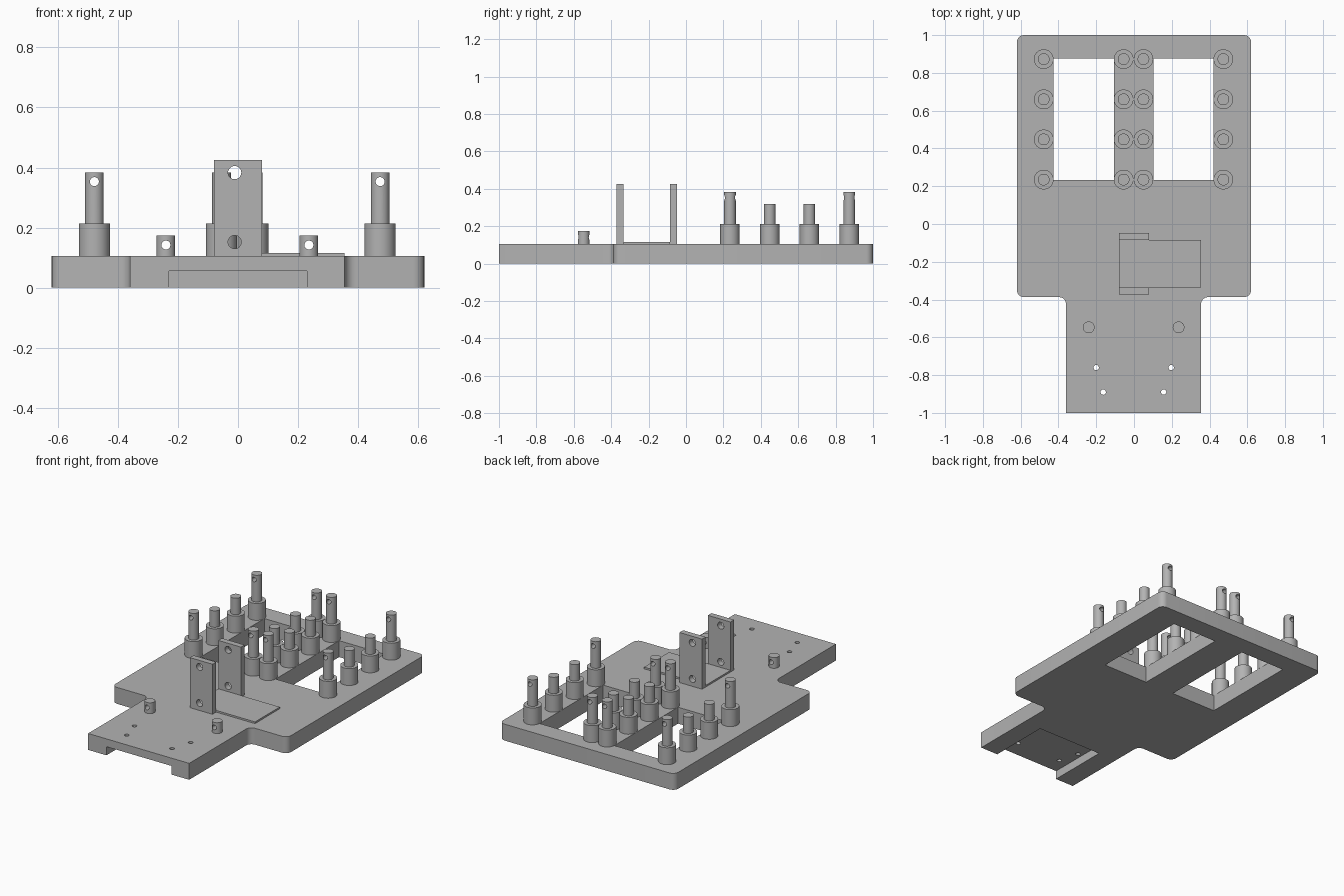
import bpy, bmesh, math
from mathutils import Vector, Matrix

if "Cube" in bpy.data.objects:
    bpy.data.objects.remove(bpy.data.objects["Cube"])

grey = bpy.data.materials.new("plain grey")
grey.diffuse_color = (0.45, 0.45, 0.45, 1)
grey.use_nodes = True
grey.node_tree.nodes["Principled BSDF"].inputs["Base Color"].default_value = grey.diffuse_color


def add(name, bm):
    bmesh.ops.recalc_face_normals(bm, faces=bm.faces[:])
    me = bpy.data.meshes.new(name)
    bm.to_mesh(me)
    bm.free()
    me.materials.append(grey)
    ob = bpy.data.objects.new(name, me)
    bpy.context.collection.objects.link(ob)
    return ob


def box(name, x0, x1, y0, y1, z0, z1):
    bm = bmesh.new()
    bmesh.ops.create_cube(bm, size=1)
    for v in bm.verts:
        v.co = ((x0, x1)[v.co.x > 0], (y0, y1)[v.co.y > 0], (z0, z1)[v.co.z > 0])
    return add(name, bm)


def rod(name, x, y, z, r, length, axis="Z"):
    """Cylinder centred on a point, along Z or Y."""
    bm = bmesh.new()
    rot = Matrix.Rotation(math.pi / 2, 4, "X") if axis == "Y" else Matrix()
    bmesh.ops.create_cone(bm, cap_ends=True, segments=32, radius1=r, radius2=r,
                          depth=length, matrix=Matrix.Translation((x, y, z)) @ rot)
    return add(name, bm)


def extrude(name, pts, z0, z1):
    bm = bmesh.new()
    f = bm.faces.new([bm.verts.new((x, y, z0)) for x, y in pts])
    top = bmesh.ops.extrude_face_region(bm, geom=[f])["geom"]
    bmesh.ops.translate(bm, vec=(0, 0, z1 - z0),
                        verts=[g for g in top if isinstance(g, bmesh.types.BMVert)])
    return add(name, bm)


def cut(ob, cutters):
    """Subtract the cutters, bake the result and delete them."""
    for c in cutters:
        c.hide_render = True
        m = ob.modifiers.new("cut", "BOOLEAN")
        m.operation, m.solver, m.object = "DIFFERENCE", "EXACT", c
    dg = bpy.context.evaluated_depsgraph_get()
    me = bpy.data.meshes.new_from_object(ob.evaluated_get(dg))
    ob.modifiers.clear()
    ob.data = me
    for c in cutters:
        bpy.data.objects.remove(c)


def rounded(corners, n=6):
    """Outline with a circular fillet at each (x, y, radius) corner."""
    out = []
    for i, (x, y, r) in enumerate(corners):
        p = Vector((x, y))
        if r == 0:
            out.append(p)
            continue
        a = (Vector(corners[i - 1][:2]) - p).normalized()
        b = (Vector(corners[(i + 1) % len(corners)][:2]) - p).normalized()
        for k in range(n + 1):
            t = k / n * math.pi / 2
            out.append(p + a * r * (1 - math.sin(t)) + b * r * (1 - math.cos(t)))
    return out


T = 0.105  # plate thickness

# Base plate with narrow front tongue
R = 0.037
plate = extrude("base_plate", rounded([
    (-0.36, -1, 0), (0.355, -1, 0), (0.355, -0.387, R), (0.62, -0.387, R),
    (0.62, 1, R), (-0.62, 1, R), (-0.62, -0.387, R), (-0.36, -0.387, R)]), 0, T)
cutters = [box("window", x, x + 0.32, 0.234, 0.876, -0.1, 0.2) for x in (-0.427, 0.102)]
cutters.append(box("recess", -0.23, 0.23, -1.1, -0.6, -0.1, 0.055))
for x, y in ((-0.2, -0.76), (0.197, -0.76), (-0.163, -0.89), (0.157, -0.89)):
    cutters.append(rod("screw_hole", x, y, 0.1, 0.014, 0.4))
cut(plate, cutters)

# Stepped pegs around the windows; the end rows are tall and cross-drilled
for x in (-0.478, -0.055, 0.05, 0.473):
    for y, top in ((0.235, 0.383), (0.448, 0.318), (0.66, 0.318), (0.873, 0.383)):
        rod("peg_collar", x, y, (T + 0.213) / 2, 0.052, 0.213 - T)
        pin = rod("peg_pin", x, y, (0.213 + top) / 2, 0.031, top - 0.213)
        if top > 0.35:
            cut(pin, [rod("pin_hole", x, y, 0.353, 0.015, 0.2, "Y")])

# Short drilled pegs on the tongue
for x in (-0.24, 0.236):
    stub = rod("front_stub", x, -0.547, (T + 0.174) / 2, 0.031, 0.174 - T)
    cut(stub, [rod("stub_hole", x, -0.547, 0.142, 0.015, 0.2, "Y")])

# Bracket: thin floor between two drilled uprights
box("bracket_floor", -0.08, 0.355, -0.335, -0.085, T, 0.116)
for y in (-0.372, -0.085):
    wall = box("bracket_wall", -0.08, 0.08, y, y + 0.037, T, 0.425)
    cut(wall, [rod("wall_hole", -0.011, y, z, 0.022, 0.2, "Y") for z in (0.152, 0.383)])

# Smooth the round surfaces, keep edges sharp
for ob in bpy.context.scene.objects:
    ob.select_set(True)
    bpy.context.view_layer.objects.active = ob
bpy.ops.object.shade_smooth_by_angle(angle=math.radians(30))
